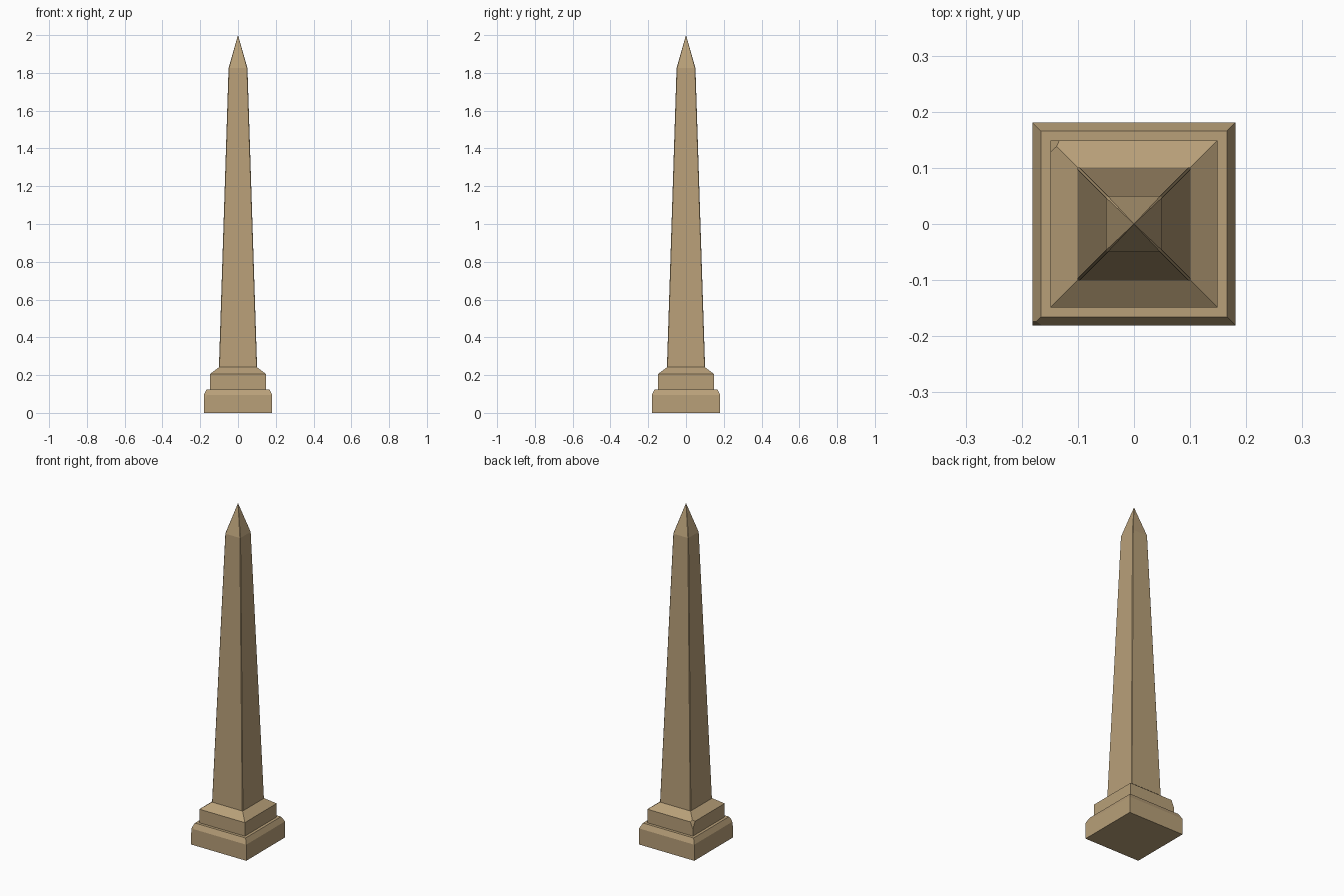
import bpy, bmesh
from mathutils import Vector

if "Cube" in bpy.data.objects:
    bpy.data.objects.remove(bpy.data.objects["Cube"])

stone = bpy.data.materials.new("sandstone")
stone.diffuse_color = (0.48, 0.35, 0.19, 1)
stone.use_nodes = True
stone.node_tree.nodes["Principled BSDF"].inputs["Base Color"].default_value = stone.diffuse_color


def section(half, z, c):
    """Square ring with tiny corner chamfers of size c (c = 0 for sharp)."""
    if c == 0:
        return [(x * half, y * half, z) for x, y in ((-1, -1), (1, -1), (1, 1), (-1, 1))]
    a, b = half, half - c
    return [(x, y, z) for x, y in ((-b, -a), (b, -a), (a, -b), (a, b),
                                   (b, a), (-b, a), (-a, b), (-a, -b))]


def square_loft(name, profile, chamfer=0, apex=None, chip=None):
    """Stack square rings (half width, z), optionally pointed and with a chipped corner."""
    bm = bmesh.new()
    rings = [[bm.verts.new(p) for p in section(h, z, chamfer)] for h, z in profile]
    n = len(rings[0])
    bm.faces.new(rings[0][::-1])
    for lo, hi in zip(rings, rings[1:]):
        for i in range(n):
            j = (i + 1) % n
            bm.faces.new((lo[i], lo[j], hi[j], hi[i]))
    if apex:
        tip = bm.verts.new((0, 0, apex))
        for i in range(n):
            bm.faces.new((rings[-1][i], rings[-1][(i + 1) % n], tip))
    else:
        bm.faces.new(rings[-1])
    if chip:
        # slice the corner off along a plane through three points
        a, b, c = (Vector(p) for p in chip)
        normal = (b - a).cross(c - a)
        if normal.dot(a) < 0:
            normal.negate()
        cut = bmesh.ops.bisect_plane(bm, geom=bm.verts[:] + bm.edges[:] + bm.faces[:],
                                     plane_co=a, plane_no=normal, clear_outer=True)
        edges = [e for e in cut["geom_cut"] if isinstance(e, bmesh.types.BMEdge)]
        bmesh.ops.holes_fill(bm, edges=edges, sides=0)
    bmesh.ops.recalc_face_normals(bm, faces=bm.faces[:])
    mesh = bpy.data.meshes.new(name)
    bm.to_mesh(mesh)
    bm.free()
    mesh.materials.append(stone)
    obj = bpy.data.objects.new(name, mesh)
    bpy.context.collection.objects.link(obj)
    return obj


# Wide plinth with a chamfered top and a chipped front-left corner
square_loft("plinth", [(0.181, 0), (0.181, 0.095), (0.166, 0.125)],
            chip=[(-0.161, -0.181, 0.1), (-0.181, -0.173, 0.1), (-0.181, -0.181, 0.06)])

# Upper step sloping in to the shaft, chipped at the back-left corner
square_loft("upper_step", [(0.149, 0.125), (0.149, 0.205), (0.1, 0.242)],
            chip=[(-0.149, 0.128, 0.205), (-0.133, 0.149, 0.205), (-0.149, 0.149, 0.165)])

# Tapered shaft with slightly eased edges and pointed cap
square_loft("shaft", [(0.101, 0.242), (0.05, 1.825)], chamfer=0.003, apex=2.0)
